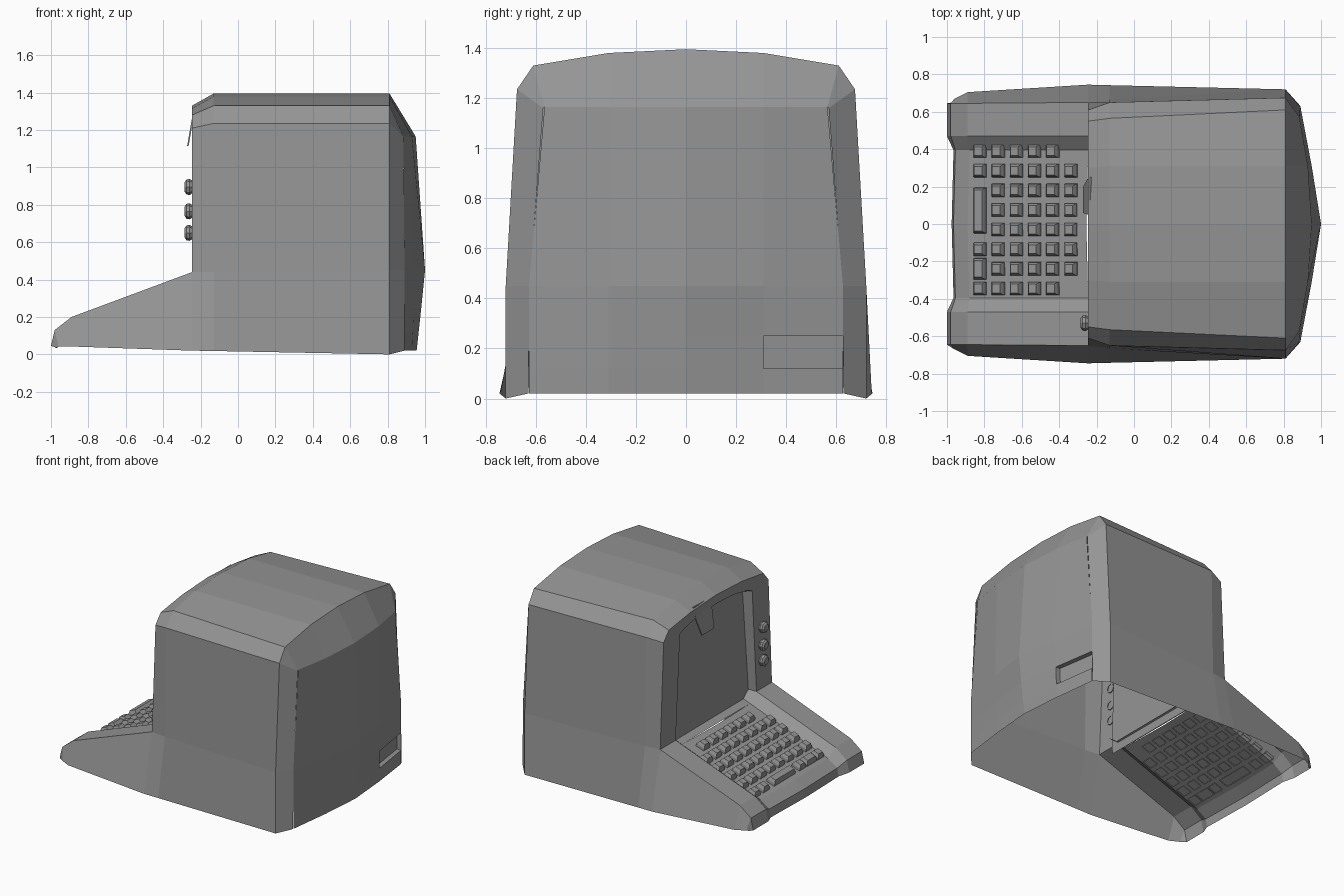
import bpy, bmesh, math
from mathutils import Vector

cube = bpy.data.objects.get("Cube")
if cube:
    bpy.data.objects.remove(cube)

GREY = (0.3, 0.3, 0.3, 1)
mat = bpy.data.materials.new("case_grey")
mat.use_nodes = True
mat.diffuse_color = GREY
mat.node_tree.nodes["Principled BSDF"].inputs["Base Color"].default_value = GREY


def finish(name, bm):
    bmesh.ops.remove_doubles(bm, verts=bm.verts, dist=0.0005)
    bmesh.ops.recalc_face_normals(bm, faces=bm.faces)
    mesh = bpy.data.meshes.new(name)
    bm.to_mesh(mesh)
    bm.free()
    mesh.materials.append(mat)
    obj = bpy.data.objects.new(name, mesh)
    bpy.context.collection.objects.link(obj)
    return obj


def mirrored(half):
    """Half section from the +y edge to the centre, completed to the -y edge."""
    return half + [(x, -y, z) for x, y, z in reversed(half[:-1])]


def loft(bm, sections):
    rows = [[bm.verts.new(p) for p in s] for s in sections]
    faces = []
    for a, b in zip(rows, rows[1:]):
        for i in range(len(a) - 1):
            if (a[i].co - a[i + 1].co).length + (b[i].co - b[i + 1].co).length > 0.001:
                faces.append(bm.faces.new((a[i], a[i + 1], b[i + 1], b[i])))
    return faces


def at(x, pairs):
    return [(x, y, z) for y, z in pairs]


# Monitor housing: arched cross-sections from front to back
front = at(-0.245, [(0.65, 0.44), (0.61, 1.21), (0.55, 1.28), (0.3, 1.315), (0, 1.33)])
hood = at(-0.13, [(0.665, 0.44), (0.65, 1.235), (0.565, 1.33), (0.31, 1.38), (0, 1.395)])
rear = at(0.81, [(0.72, 0.45), (0.675, 1.235), (0.61, 1.33), (0.31, 1.38), (0, 1.395)])
back = [(0.89, 0.625, 0.45), (0.885, 0.57, 1.16), (0.885, 0.565, 1.165),
        (0.93, 0.31, 1.165), (0.95, 0, 1.165)]
skirt = [(-0.245, 0.745, 0.02), (-0.13, 0.742, 0.018), (0.81, 0.72, 0), (0.89, 0.63, 0.02)]
bm = bmesh.new()
loft(bm, [mirrored([s] + h) for s, h in zip(skirt, (front, hood, rear, back))])

# Bowed back panel with a recessed socket in one cell
rows = []
for z, side, quarter, mid in ((0.02, 0.89, 0.93, 0.955), (0.12, 0.89, 0.935, 0.966),
                              (0.25, 0.89, 0.94, 0.98), (0.45, 0.89, 0.95, 1.0),
                              (1.165, 0.885, 0.93, 0.95)):
    edge = 0.565 if z > 1 else 0.627
    rows.append(mirrored([(side, edge, z), (quarter, 0.31, z), (mid, 0, z)]))
panel = loft(bm, rows)
socket = min(panel, key=lambda f: (f.calc_center_median() - Vector((0.92, 0.47, 0.185))).length)
inner = bmesh.ops.extrude_discrete_faces(bm, faces=[socket])["faces"][0]
rim = [v.co.copy() for v in inner.verts]
bmesh.ops.translate(bm, verts=inner.verts, vec=(-0.035, 0, 0))
floor = [v.co.copy() for v in inner.verts]
for i in range(4):
    j = (i + 1) % 4
    bm.faces.new([bm.verts.new(p) for p in (rim[i], rim[j], floor[j], floor[i])])

# Screen surround, recess wall and screen
opening = at(-0.245, [(0.47, 0.44), (0.42, 1.2), (0.36, 1.225), (0.2, 1.255), (0, 1.265)])
recess = [(-0.19 + 0.02 * (z - 0.44), y * 0.97, z - 0.02) for x, y, z in opening]
loft(bm, [mirrored(front), mirrored(opening), mirrored(recess)])
ring = mirrored(recess)
foot = [(-0.195, -0.456, 0.34), (-0.195, 0.456, 0.34)]
bm.faces.new([bm.verts.new(p) for p in ring + foot])
finish("monitor_housing", bm)


# Keyboard base: raised side wings with a sunken middle panel
def base_section(bottom, wing, panel, edge):
    """bottom, wing and panel are (x, z); edge is the (skirt, shoulder) half widths."""
    return mirrored([(bottom[0], edge[0], bottom[1]), (wing[0], edge[1], wing[1]),
                     (wing[0], 0.47, wing[1]), (panel[0], 0.395, panel[1]),
                     (panel[0] - 0.01, 0, panel[1])])


bm = bmesh.new()
loft(bm, [
    base_section((-0.97, 0.035), (-1.0, 0.045), (-0.965, 0.035), (0.65, 0.645)),
    base_section((-0.96, 0.043), (-0.98, 0.13), (-0.955, 0.095), (0.67, 0.645)),
    base_section((-0.89, 0.042), (-0.89, 0.2), (-0.88, 0.145), (0.705, 0.645)),
    base_section((-0.245, 0.02), (-0.245, 0.44), (-0.245, 0.38), (0.745, 0.65)),
])
loft(bm, [mirrored(at(x, [(0.47, 0.44 + d), (0.395, 0.38 + d), (0, 0.38 + d)]))
          for x, d in ((-0.245, 0), (-0.18, 0.024))])
finish("keyboard_base", bm)

# Keys: tapered caps standing on the sloping panel
slope = math.atan2(0.235, 0.635)
tilt = Vector((-math.sin(slope), 0, math.cos(slope)))
along = Vector((math.cos(slope), 0, math.sin(slope)))


def add_key(bm, x, y, length=0.072):
    base = Vector((x, y, 0.38 + (x + 0.245) * math.tan(slope)))
    rings = []
    for height, inset in ((-0.003, 0), (0.02, 0.002), (0.042, 0.013)):
        a, b = 0.035 - inset, length / 2 - inset
        rings.append([bm.verts.new(base + tilt * height + along * (a * i) + Vector((0, b * j, 0)))
                      for i, j in ((-1, -1), (1, -1), (1, 1), (-1, 1))])
    for low, high in zip(rings, rings[1:]):
        for i in range(4):
            j = (i + 1) % 4
            bm.faces.new((low[i], low[j], high[j], high[i]))
    bm.faces.new(rings[-1])


bm = bmesh.new()
for col in range(6):
    for row in range(8):
        if col == 0 and row in (2, 3, 4, 6):
            continue
        if col == 5 and row in (0, 7):
            continue
        add_key(bm, -0.82 + 0.097 * col, 0.39 - 0.105 * row)
add_key(bm, -0.82, 0.072, 0.245)
add_key(bm, -0.82, -0.24, 0.115)
finish("keys", bm)

# Control knobs beside the screen
for n, z in enumerate((0.65, 0.765, 0.895)):
    bm = bmesh.new()
    rings = []
    for x, r in ((-0.24, 0.032), (-0.26, 0.043), (-0.275, 0.04), (-0.285, 0.026)):
        ring = [(x, -0.53 + r * math.cos(a * math.pi / 4), z + r * math.sin(a * math.pi / 4))
                for a in range(8)]
        rings.append(ring + ring[:1])
    loft(bm, rings)
    bm.faces.new([bm.verts.new(p) for p in rings[-1][:-1]])
    finish(f"knob_{n + 1}", bm)

# Bent tab hanging from the hood
bm = bmesh.new()
loft(bm, [[(x, y0, z), (x, y1, z)] for x, z, y0, y1 in
          ((-0.235, 1.33, 0.05, 0.25), (-0.25, 1.24, 0.05, 0.24), (-0.272, 1.115, 0.06, 0.2))])
tab = finish("hood_tab", bm)
tab.modifiers.new("thickness", "SOLIDIFY").thickness = 0.008
